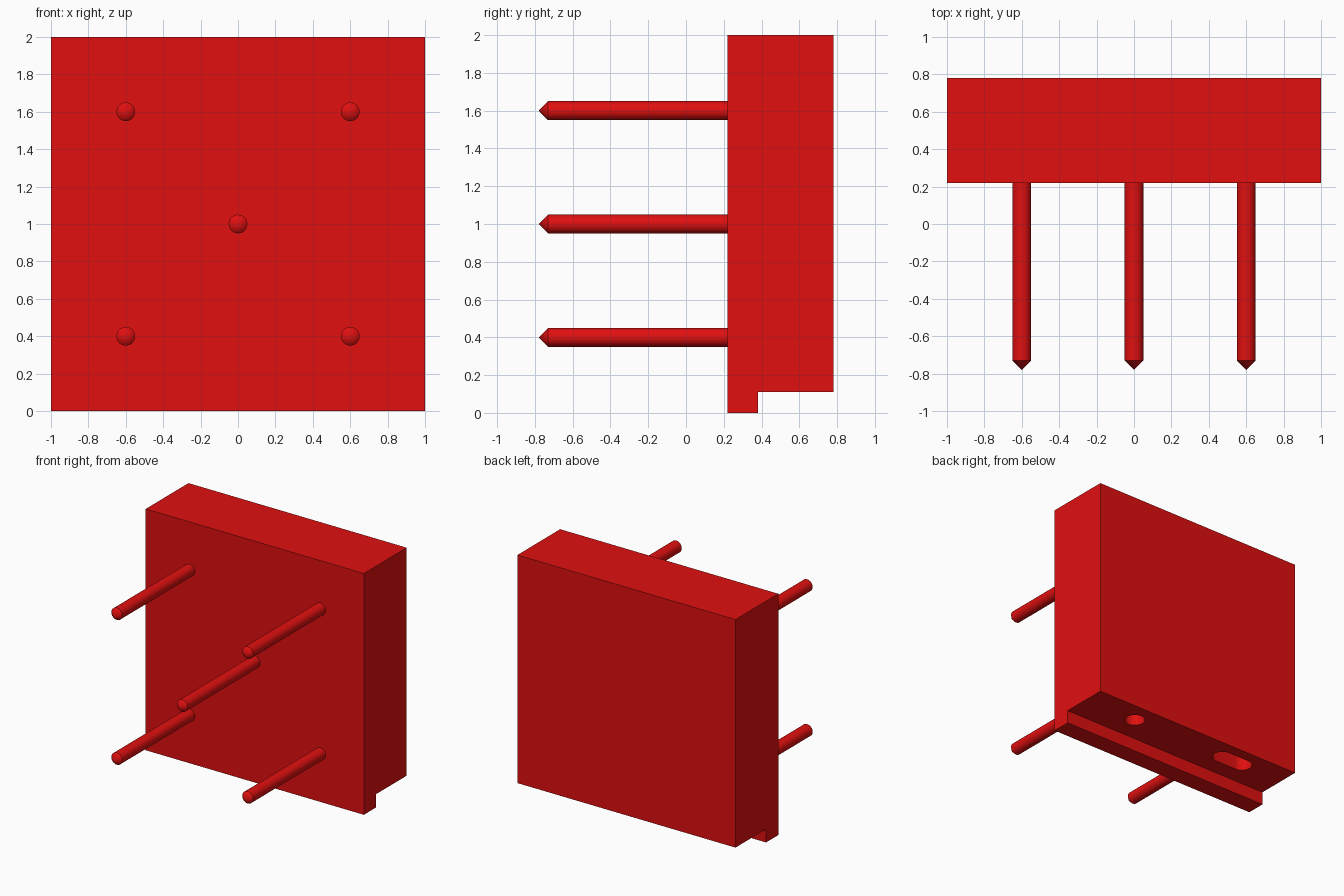
import bpy, bmesh
from math import pi, cos, sin, radians
from mathutils import Vector

if "Cube" in bpy.data.objects:
    bpy.data.objects.remove(bpy.data.objects["Cube"])

red = bpy.data.materials.new("red")
red.diffuse_color = (0.75, 0.005, 0.005, 1)
red.use_nodes = True
red.node_tree.nodes["Principled BSDF"].inputs["Base Color"].default_value = red.diffuse_color


def finish(name, bm):
    bmesh.ops.recalc_face_normals(bm, faces=bm.faces)
    mesh = bpy.data.meshes.new(name)
    bm.to_mesh(mesh)
    bm.free()
    mesh.materials.append(red)
    obj = bpy.data.objects.new(name, mesh)
    bpy.context.collection.objects.link(obj)
    return obj


def prism(name, points, direction):
    bm = bmesh.new()
    face = bm.faces.new([bm.verts.new(p) for p in points])
    ext = bmesh.ops.extrude_face_region(bm, geom=[face])
    verts = [v for v in ext["geom"] if isinstance(v, bmesh.types.BMVert)]
    bmesh.ops.translate(bm, verts=verts, vec=Vector(direction))
    # close the starting cap if the extrusion consumed it
    bmesh.ops.holes_fill(bm, edges=[e for e in bm.edges if e.is_boundary])
    return finish(name, bm)


def select_only(obj):
    bpy.ops.object.select_all(action='DESELECT')
    obj.select_set(True)
    bpy.context.view_layer.objects.active = obj


# Block with a lip along the lower front edge
profile = [(0.22, 0), (0.38, 0), (0.38, 0.11), (0.78, 0.11), (0.78, 2), (0.22, 2)]
block = prism("block", [(-1, y, z) for y, z in profile], (2, 0, 0))


# Mounting holes in the underside: one round, one slotted
def cut_hole(x, half_slot, y=0.605, r=0.08, depth=0.5, n=24):
    pts = []
    for side in (1, -1):
        for i in range(n + 1):
            if half_slot == 0 and i == n:
                continue
            a = -pi / 2 + pi * i / n + (0 if side == 1 else pi)
            pts.append((x + side * half_slot + r * cos(a), y + r * sin(a), 0.0))
    cutter = prism("hole_cutter", pts, (0, 0, 0.11 + depth))
    cutter.hide_render = True
    select_only(block)
    mod = block.modifiers.new("hole", 'BOOLEAN')
    mod.operation = 'DIFFERENCE'
    mod.solver = 'EXACT'
    mod.object = cutter
    bpy.ops.object.modifier_apply(modifier=mod.name)
    bpy.data.objects.remove(cutter, do_unlink=True)


cut_hole(0.5, 0)
cut_hole(-0.5, 0.1)
select_only(block)
bpy.ops.object.shade_smooth_by_angle(angle=radians(30))


# Pins with conical tips
def add_pin(name, x, z):
    bm = bmesh.new()
    outline = [(0, 0.22), (0.05, 0.22), (0.05, -0.73), (0, -0.78)]
    vs = [bm.verts.new((x + r, y, z)) for r, y in outline]
    es = [bm.edges.new(pair) for pair in zip(vs, vs[1:])]
    bmesh.ops.spin(bm, geom=vs + es, cent=(x, 0, z), axis=(0, 1, 0),
                   angle=2 * pi, steps=32)
    bmesh.ops.remove_doubles(bm, verts=bm.verts, dist=0.0001)
    pin = finish(name, bm)
    select_only(pin)
    bpy.ops.object.shade_smooth_by_angle(angle=radians(30))


add_pin("center_pin", 0, 1)
for sx, side in ((-0.6, "left"), (0.6, "right")):
    for z, level in ((0.4, "lower"), (1.6, "upper")):
        add_pin(f"{level}_{side}_pin", sx, z)
